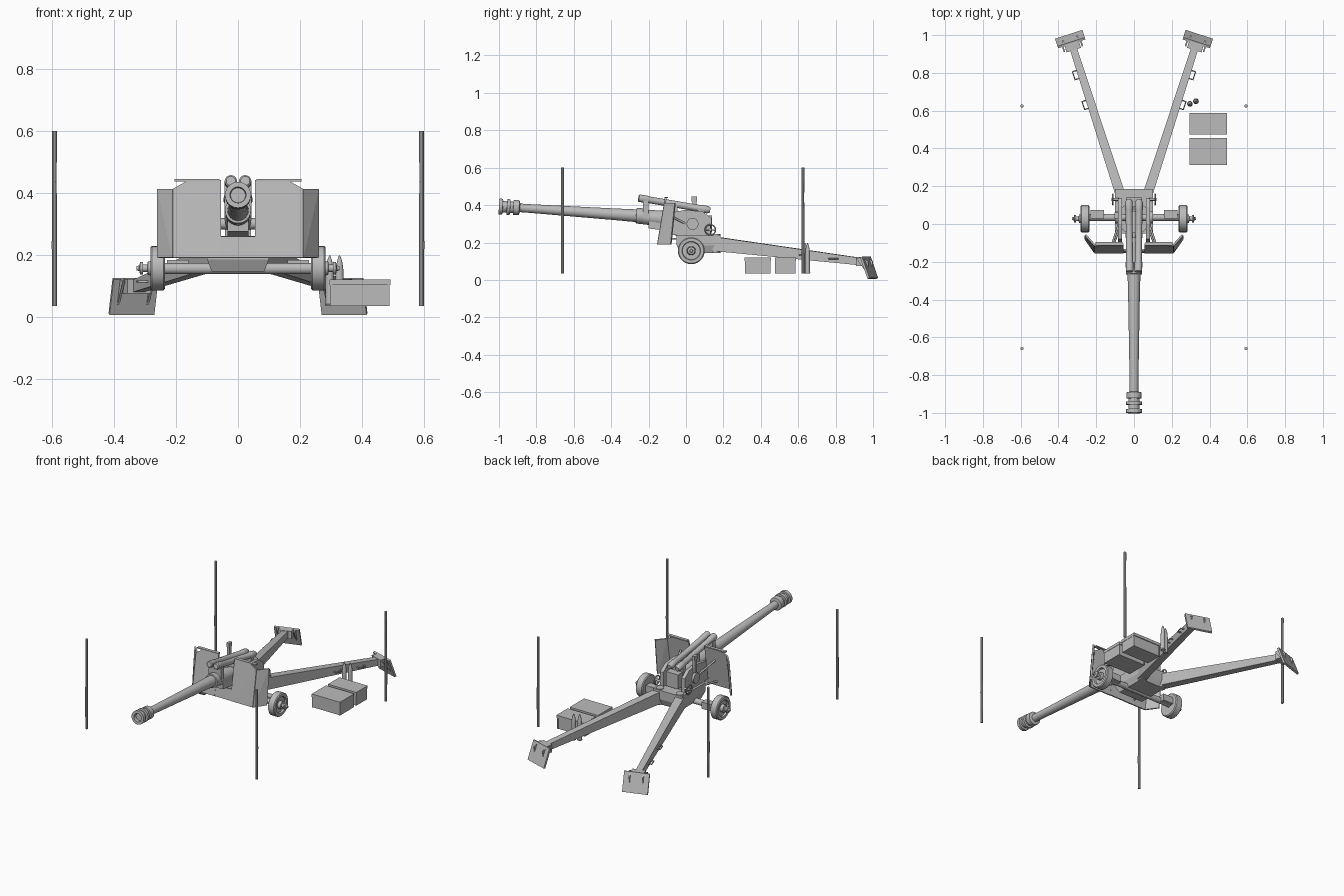
import bpy, bmesh, math
from mathutils import Vector, Matrix

steel = bpy.data.materials.new("steel_grey")
steel.diffuse_color = (0.5, 0.5, 0.5, 1)


def finish(name, bm, smooth=False):
    bmesh.ops.recalc_face_normals(bm, faces=bm.faces)
    me = bpy.data.meshes.new(name)
    bm.to_mesh(me)
    bm.free()
    me.materials.append(steel)
    ob = bpy.data.objects.new(name, me)
    bpy.context.collection.objects.link(ob)
    if smooth:
        bpy.ops.object.select_all(action='DESELECT')
        ob.select_set(True)
        bpy.context.view_layer.objects.active = ob
        bpy.ops.object.shade_smooth_by_angle(angle=math.radians(35))
    return ob


def hull(name, pts):
    """Solid convex part through a few corner points."""
    bm = bmesh.new()
    for p in pts:
        bm.verts.new(p)
    bmesh.ops.convex_hull(bm, input=bm.verts)
    return finish(name, bm)


def box(name, x0, x1, y0, y1, z0, z1):
    return hull(name, [(x, y, z) for x in (x0, x1) for y in (y0, y1) for z in (z0, z1)])


def plate(name, outline, thick):
    """Flat outline thickened along its own normal."""
    pts = [Vector(p) for p in outline]
    n = (pts[1] - pts[0]).cross(pts[2] - pts[0]).normalized() * thick / 2
    return hull(name, [p + n for p in pts] + [p - n for p in pts])


def lathe(name, a, b, profile, n=20):
    """Turned part on the line a-b; profile is (distance from a, radius)."""
    a, b = Vector(a), Vector(b)
    rot = (b - a).to_track_quat('Z', 'Y')
    bm = bmesh.new()
    rings = []
    for d, r in profile:
        rings.append([bm.verts.new(a + rot @ Vector((r * math.cos(t), r * math.sin(t), d)))
                      for t in [2 * math.pi * i / n for i in range(n)]])
    for r0, r1 in zip(rings, rings[1:]):
        for i in range(n):
            bm.faces.new((r0[i], r0[(i + 1) % n], r1[(i + 1) % n], r1[i]))
    bm.faces.new(rings[0])
    bm.faces.new(rings[-1])
    return finish(name, bm, True)


def rod(name, a, b, r, r2=None, n=16):
    return lathe(name, a, b, [(0, r), ((Vector(b) - Vector(a)).length, r2 or r)], n)


def wire(name, pts, r, closed=False):
    """Bent round bar."""
    cu = bpy.data.curves.new(name, 'CURVE')
    cu.dimensions = '3D'
    cu.bevel_depth = r
    cu.bevel_resolution = 1
    cu.use_fill_caps = True
    sp = cu.splines.new('POLY')
    sp.points.add(len(pts) - 1)
    for q, p in zip(sp.points, pts):
        q.co = (*p, 1)
    sp.use_cyclic_u = closed
    cu.materials.append(steel)
    ob = bpy.data.objects.new(name, cu)
    bpy.context.collection.objects.link(ob)


# Barrel with jacket collar and slotted muzzle brake (distances run back from the muzzle)
muzzle, rear = (0, -1.0, 0.393), (0, -0.1, 0.332)
lathe("barrel", muzzle, rear, [(0.1, 0.023), (0.16, 0.023), (0.45, 0.028), (0.62, 0.031),
                               (0.735, 0.034), (0.736, 0.042), (0.775, 0.042), (0.776, 0.036), (0.9, 0.036)], 24)
lathe("muzzle_brake", muzzle, rear, [(0.02, 0.024), (0.0, 0.026), (0.0, 0.042), (0.02, 0.042), (0.021, 0.03),
      (0.042, 0.03), (0.043, 0.042), (0.06, 0.042), (0.061, 0.03), (0.076, 0.03),
      (0.077, 0.04), (0.108, 0.04), (0.113, 0.024)], 24)

# Breech, cradle and recoil cylinders
rod("breech_jacket", (0, -0.23, 0.338), (0, 0.07, 0.305), 0.04, 0.043, 24)
box("breech_block", -0.042, 0.042, 0.05, 0.14, 0.255, 0.345)
hull("cradle", [(x, y, z + dz) for x in (-0.034, 0.034)
                for y, z in ((-0.2, 0.3), (0.1, 0.265)) for dz in (-0.025, 0.03)])
for s in (-1, 1):
    lathe("recoil_cylinder", (s * 0.023, -0.255, 0.438), (s * 0.027, 0.13, 0.373),
          [(0, 0.015), (0.005, 0.02), (0.05, 0.02), (0.055, 0.018), (0.33, 0.018), (0.335, 0.02),
           (0.375, 0.02), (0.39, 0.014)])
for y, z in ((-0.215, 0.385), (-0.06, 0.36), (0.08, 0.34)):
    box("cylinder_yoke", -0.044, 0.044, y - 0.015, y + 0.015, z - 0.05, z + 0.04)

# Saddle and axle
hull("saddle", [(x, y, z) for x, y in ((-0.1, 0.185), (0.1, 0.185), (0.1, -0.05), (-0.1, -0.05)) for z in (0.185, 0.24)]
     + [(x, y, 0.145) for x in (-0.085, 0.085) for y in (-0.03, 0.17)])
rod("turntable", (0, 0.03, 0.235), (0, 0.03, 0.26), 0.085, n=24)
rod("axle", (-0.24, 0.035, 0.155), (0.24, 0.035, 0.155), 0.018)

for s in (-1, 1):
    # Upper carriage cheeks, trunnions and handwheels
    plate("carriage_cheek", [(s * 0.075, y, z) for y, z in
          ((-0.1, 0.24), (-0.08, 0.36), (0.0, 0.375), (0.09, 0.365), (0.135, 0.33), (0.135, 0.24))], 0.022)
    rod("trunnion_cap", (s * 0.08, 0.035, 0.3), (s * 0.1, 0.035, 0.3), 0.032)
    rod("trunnion", (0, 0.035, 0.3), (s * 0.09, 0.035, 0.3), 0.018)
    c = Vector((s * 0.112, 0.13, 0.268))
    wire("handwheel", [c + Vector((0, 0.028 * math.cos(t), 0.028 * math.sin(t)))
                       for t in [i * math.pi / 8 for i in range(16)]], 0.004, True)
    for t in (0, math.pi / 2):
        d = Vector((0, math.cos(t), math.sin(t))) * 0.028
        wire("handwheel_spoke", [c - d, c + d], 0.003)
    rod("handwheel_shaft", (s * 0.08, 0.13, 0.268), c + Vector((s * 0.008, 0, 0)), 0.007)

    # Shield: leaning front panel, swept wing, top lip and stays
    plate("shield_panel", [(s * 0.055, -0.15, 0.19), (s * 0.21, -0.15, 0.19), (s * 0.21, -0.113, 0.412),
                           (s * 0.16, -0.108, 0.44), (s * 0.055, -0.108, 0.44)], 0.01)
    plate("shield_wing", [(s * 0.208, -0.15, 0.19), (s * 0.257, -0.08, 0.19),
                          (s * 0.257, -0.058, 0.412), (s * 0.208, -0.113, 0.412)], 0.01)
    box("shield_lip", min(s * 0.06, s * 0.205), max(s * 0.06, s * 0.205), -0.115, -0.095, 0.437, 0.444)
    wire("shield_stay", [(s * 0.12, -0.12, 0.36), (s * 0.08, 0.0, 0.3)], 0.006)
    wire("shield_stay", [(s * 0.12, -0.14, 0.22), (s * 0.08, -0.03, 0.22)], 0.006)

    # Wheel with recessed rim, hub and stub axle
    w = [(0, 0.04), (0.0, 0.066), (0.005, 0.072), (0.042, 0.072), (0.047, 0.067), (0.047, 0.05),
         (0.036, 0.047), (0.036, 0.024), (0.055, 0.022), (0.057, 0.012), (0.07, 0.012),
         (0.071, 0.02), (0.08, 0.02), (0.083, 0.009), (0.092, 0.007)]
    lathe("wheel", (s * 0.236, 0.028, 0.156), (s * 0.4, 0.028, 0.156), w, 28)
    xs = sorted((s * 0.16, s * 0.23))
    box("axle_block", *xs, 0.03, 0.075, 0.14, 0.182)

    # Trail leg, tapering towards the spade
    a, b = Vector((s * 0.07, 0.15, 0)), Vector((s * 0.325, 0.94, 0))
    along = (b - a).normalized()
    side = Vector((along.y, -along.x, 0)) * s     # points outward
    pts = []
    for p, half, z0, z1 in ((a, 0.026, 0.155, 0.232), (b, 0.019, 0.078, 0.117)):
        pts += [p + side * h + Vector((0, 0, z)) for h in (-half, half) for z in (z0, z1)]
    hull("trail_leg", pts)
    rod("trail_hinge", a + Vector((0, 0.01, 0.145)), a + Vector((0, 0.01, 0.245)), 0.024)

    # Spade plate, collar and gussets, set square to the leg
    e = b + along * 0.02
    at = lambda u, v, z: e + side * u + along * v + Vector((0, 0, z))
    plate("spade_plate", [at(-0.076, 0.0, 0.122), at(0.076, 0.0, 0.122),
                          at(0.076, 0.042, 0.008), at(-0.076, 0.042, 0.008)], 0.012)
    hull("spade_collar", [at(u, v, z) for u in (-0.04, 0.04) for v in (-0.04, 0.005) for z in (0.075, 0.122)])
    for u in (-0.05, 0.05):
        plate("spade_gusset", [at(u, -0.035, 0.115), at(u, 0.0, 0.122), at(u, 0.038, 0.02)], 0.008)
        plate("spade_rib", [at(u * 0.8, 0.004, 0.118), at(u * 0.8, 0.028, 0.1), at(u * 0.8, 0.028, 0.05)], 0.008)

    # Carrying handles on the outside of the leg
    for t in (0.62, 0.82):
        m = a.lerp(b, t) + Vector((0, 0, 0.195 - 0.1 * t))
        wire("trail_handle", [m + along * d + side * o for d, o in
                              ((-0.022, 0.015), (-0.022, 0.042), (0.022, 0.042), (0.022, 0.015))], 0.004)

    # Corner stakes
    for y in (-0.66, 0.625):
        lathe("stake", (s * 0.593, y, 0.035), (s * 0.593, y, 0.6), [(0, 0.008), (0.2, 0.0085), (0.4, 0.0075), (0.565, 0.008)], 10)

# Lower centre shield and sight
plate("shield_centre", [(-0.058, -0.148, 0.19), (0.058, -0.148, 0.19), (0.058, -0.138, 0.258), (-0.058, -0.138, 0.258)], 0.01)
box("sight_bracket", -0.1, -0.085, 0.035, 0.055, 0.34, 0.42)
box("sight", -0.102, -0.083, 0.03, 0.06, 0.42, 0.445)

# Ammunition boxes with overhanging lids and end battens
for y0, y1 in ((0.313, 0.455), (0.475, 0.588)):
    box("ammo_box", 0.3, 0.485, y0 + 0.005, y1 - 0.005, 0.035, 0.105)
    box("ammo_box_lid", 0.295, 0.492, y0, y1, 0.102, 0.12)
    for x in (0.297, 0.482):
        box("ammo_box_batten", x, x + 0.008, y0 + 0.002, y1 - 0.002, 0.035, 0.105)

# Two standing shells
for x, y in ((0.296, 0.636), (0.328, 0.65)):
    lathe("shell", (x, y, 0.035), (x, y, 0.2), [(0, 0.014), (0.004, 0.015), (0.006, 0.013), (0.1, 0.013),
          (0.125, 0.0115), (0.145, 0.008), (0.162, 0.002)], 16)
